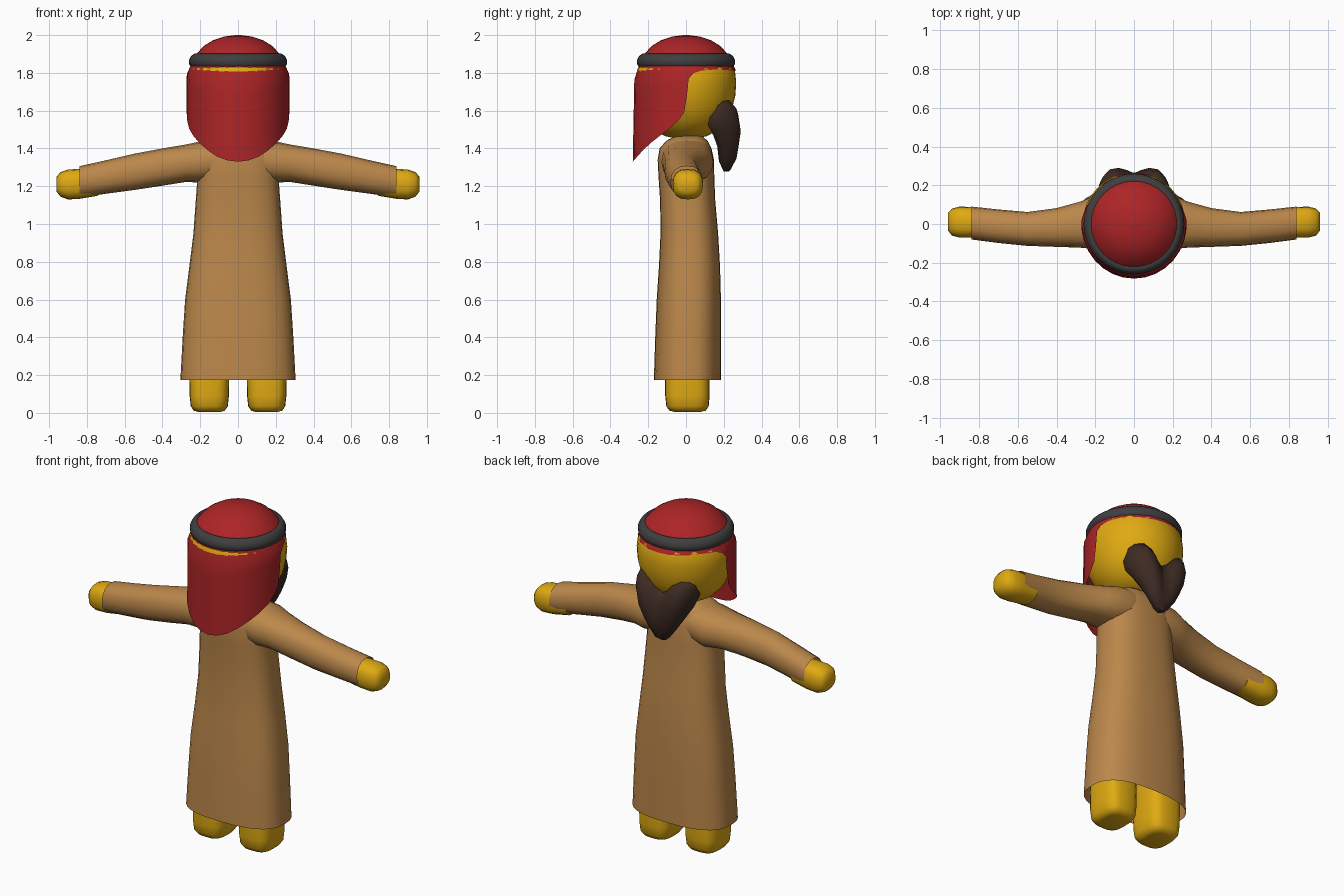
import bpy, bmesh, math
from mathutils import Vector


def material(name, rgb):
    m = bpy.data.materials.new(name)
    m.diffuse_color = (*rgb, 1)
    return m


TAN = material("tan cloth", (0.50, 0.245, 0.07))
YELLOW = material("yellow skin", (0.74, 0.40, 0.006))
RED = material("red cloth", (0.42, 0.018, 0.020))
BLACK = material("charcoal band", (0.05, 0.05, 0.05))
BROWN = material("dark brown hair", (0.048, 0.024, 0.017))


def loft(name, rings, mat, start=False, end=False, loop=False, angle=50):
    """Skin closed rings of points; optionally cap the ends or join last to first."""
    bm = bmesh.new()
    vs = [[bm.verts.new(p) for p in r] for r in rings]
    n = len(rings[0])
    pairs = list(zip(vs, vs[1:])) + ([(vs[-1], vs[0])] if loop else [])
    for a, b in pairs:
        for i in range(n):
            j = (i + 1) % n
            bm.faces.new((a[i], a[j], b[j], b[i]))
    if start:
        bm.faces.new(vs[0])
    if end:
        bm.faces.new(vs[-1])
    bmesh.ops.recalc_face_normals(bm, faces=bm.faces)
    me = bpy.data.meshes.new(name)
    bm.to_mesh(me)
    bm.free()
    me.materials.append(mat)
    ob = bpy.data.objects.new(name, me)
    bpy.context.collection.objects.link(ob)
    bpy.ops.object.select_all(action='DESELECT')
    ob.select_set(True)
    bpy.context.view_layer.objects.active = ob
    bpy.ops.object.shade_smooth_by_angle(angle=math.radians(angle))
    return ob


def oval(ru, rv, n=24, power=2.0):
    """Superellipse points in a plane."""
    pts = []
    for i in range(n):
        t = 2 * math.pi * i / n
        c, s = math.cos(t), math.sin(t)
        pts.append((ru * math.copysign(abs(c) ** (2 / power), c),
                    rv * math.copysign(abs(s) ** (2 / power), s)))
    return pts


def upright(profile, power=2.0, n=24, cx=0.0):
    """Rings stacked along z from (z, half width, y min, y max)."""
    return [[Vector((cx + u, (y0 + y1) / 2 + v, z))
             for u, v in oval(w, (y1 - y0) / 2, n, power)] for z, w, y0, y1 in profile]


def sideways(profile, side, power=2.0, n=16):
    """Rings stacked along x from (x, y min, y max, z min, z max)."""
    return [[Vector((side * x, (y0 + y1) / 2 + u, (z0 + z1) / 2 + v))
             for u, v in oval((y1 - y0) / 2, (z1 - z0) / 2, n, power)]
            for x, y0, y1, z0, z1 in profile]


def lathe(profile, n=32):
    return upright([(z, r, -r, r) for r, z in profile], n=n)


# Robe body, open at the hem
loft("robe", upright([
    (0.175, 0.305, -0.17, 0.185), (0.40, 0.293, -0.163, 0.185),
    (0.60, 0.280, -0.155, 0.185), (0.78, 0.257, -0.143, 0.180),
    (0.95, 0.236, -0.135, 0.170), (1.12, 0.224, -0.137, 0.155),
    (1.24, 0.215, -0.145, 0.150), (1.34, 0.215, -0.150, 0.148),
    (1.40, 0.205, -0.140, 0.135), (1.44, 0.170, -0.105, 0.115),
    (1.465, 0.110, -0.060, 0.085)], power=2.6, n=28), TAN, end=True)

for side, label in ((-1, "left"), (1, "right")):
    # Sleeve, open at the cuff
    loft(label + "_sleeve", sideways([
        (0.10, -0.13, 0.14, 1.23, 1.455), (0.20, -0.13, 0.145, 1.22, 1.437),
        (0.28, -0.122, 0.115, 1.222, 1.42), (0.40, -0.118, 0.082, 1.203, 1.40),
        (0.55, -0.113, 0.062, 1.18, 1.372), (0.70, -0.098, 0.075, 1.16, 1.337),
        (0.84, -0.080, 0.090, 1.14, 1.306)], side, 2.3), TAN, start=True)
    # Hand
    loft(label + "_hand", sideways([
        (0.74, -0.065, 0.075, 1.15, 1.29), (0.84, -0.07, 0.088, 1.133, 1.292),
        (0.90, -0.07, 0.090, 1.130, 1.288), (0.94, -0.06, 0.080, 1.145, 1.275),
        (0.96, -0.035, 0.060, 1.17, 1.25)], side, 2.6), YELLOW, True, True)
    # Leg and foot
    loft(label + "_leg", upright([
        (0.005, 0.060, -0.060, 0.075), (0.012, 0.082, -0.088, 0.105),
        (0.035, 0.098, -0.104, 0.120), (0.09, 0.104, -0.110, 0.125),
        (0.20, 0.106, -0.110, 0.125), (0.45, 0.100, -0.100, 0.115)],
        power=3.2, cx=side * 0.152), YELLOW, True, True)

# Head
loft("head", lathe([
    (0.04, 1.45), (0.11, 1.465), (0.165, 1.495), (0.212, 1.545), (0.244, 1.61),
    (0.261, 1.68), (0.266, 1.75), (0.258, 1.82), (0.22, 1.88), (0.12, 1.93)]),
    YELLOW, True, True)

# Crown of the headcloth
loft("headcloth_crown", lathe([
    (0.250, 1.845), (0.236, 1.88), (0.212, 1.91), (0.178, 1.945),
    (0.132, 1.973), (0.075, 1.992), (0.015, 2.0)]), RED, end=True)

# Hanging headcloth: the lower edge depends on the angle away from the -y side
EDGE = [(0, 1.33), (12, 1.337), (24, 1.357), (36, 1.39), (48, 1.427), (60, 1.465),
        (72, 1.505), (82, 1.55), (88, 1.59), (91, 1.68), (93, 1.77), (98, 1.797),
        (108, 1.812), (125, 1.818), (145, 1.815), (165, 1.812), (180, 1.812)]
half = EDGE[1:-1]
around = [EDGE[0]] + half + [EDGE[-1]] + [(-a, z) for a, z in reversed(half)]
rows = []
for k in range(7):
    f = k / 6
    row = []
    for a, low in around:
        t = math.radians(a)
        z = 1.85 + (low - 1.85) * f
        r = 0.246 + 0.026 * min(1, (1.85 - z) / 0.06)
        ry = r + (0.010 if abs(a) < 90 else 0.002) * f
        row.append(Vector((r * math.sin(t), -ry * math.cos(t), z)))
    rows.append(row)
loft("headcloth_drape", rows, RED)

# Head band
loft("head_band", lathe([
    (0.222, 1.84), (0.248, 1.832), (0.259, 1.845), (0.260, 1.868),
    (0.248, 1.890), (0.230, 1.902), (0.212, 1.895)]), BLACK, loop=True, angle=60)

# Beard: slices across x as (x, y min, y max, z min, z max), mirrored
BEARD = [(0, 0.165, 0.262, 1.272, 1.565), (0.035, 0.165, 0.278, 1.285, 1.585),
         (0.08, 0.155, 0.290, 1.345, 1.635), (0.125, 0.130, 0.282, 1.42, 1.66),
         (0.16, 0.105, 0.245, 1.485, 1.655), (0.182, 0.120, 0.200, 1.54, 1.63)]
slices = [(-x, *rest) for x, *rest in reversed(BEARD[1:])] + BEARD
loft("beard", sideways(slices, 1, 2.0, 10), BROWN, True, True, angle=60)
